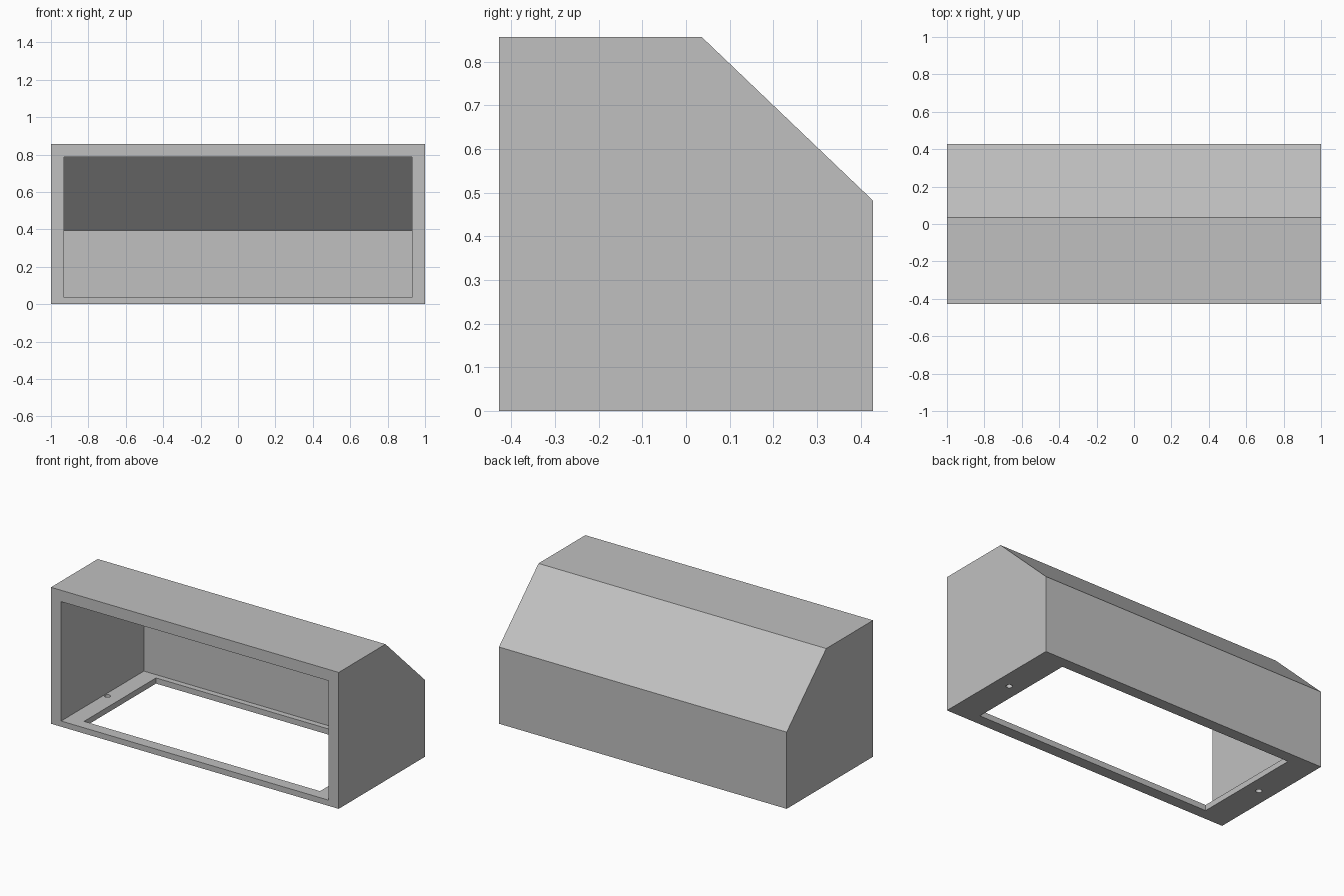
import bpy, bmesh
from mathutils import Matrix

cube = bpy.data.objects.get("Cube")
if cube:
    bpy.data.objects.remove(cube, do_unlink=True)

grey = bpy.data.materials.new("light grey")
grey.use_nodes = True
colour = (0.53, 0.53, 0.53, 1)
grey.diffuse_color = colour
grey.node_tree.nodes["Principled BSDF"].inputs["Base Color"].default_value = colour


def finish(bm, name):
    bmesh.ops.recalc_face_normals(bm, faces=bm.faces)
    mesh = bpy.data.meshes.new(name)
    bm.to_mesh(mesh)
    bm.free()
    mesh.materials.append(grey)
    obj = bpy.data.objects.new(name, mesh)
    bpy.context.collection.objects.link(obj)
    return obj


def prism(name, profile, half_width):
    """Extrude a (y, z) side profile across x."""
    bm = bmesh.new()
    face = bm.faces.new([bm.verts.new((-half_width, y, z)) for y, z in profile])
    new = bmesh.ops.extrude_face_region(bm, geom=[face])["geom"]
    bmesh.ops.translate(bm, vec=(2 * half_width, 0, 0),
                        verts=[v for v in new if isinstance(v, bmesh.types.BMVert)])
    return finish(bm, name)


def screw_hole(name, x):
    bm = bmesh.new()
    bmesh.ops.create_cone(bm, cap_ends=True, segments=24, radius1=0.018,
                          radius2=0.018, depth=0.2,
                          matrix=Matrix.Translation((x, 0, 0)))
    return finish(bm, name)


# Outer body with a sloped upper back
half, top, wall = 0.4286, 0.857, 0.0357
housing = prism("housing", [(-half, 0), (half, 0), (half, 0.482),
                            (0.036, top), (-half, top)], 1)

# Cavity open at the front, floor opening and two screw holes
inner_back, inner_top = half - wall, top - 2 * wall
cutters = [
    prism("cavity_cutter", [(-0.6, wall), (inner_back, wall), (inner_back, 0.395),
                            (0, inner_top), (-0.6, inner_top)], 0.929),
    prism("floor_cutter", [(-0.357, -0.1), (0.357, -0.1),
                           (0.357, 0.1), (-0.357, 0.1)], 0.82),
    screw_hole("left_hole_cutter", 0.907),
    screw_hole("right_hole_cutter", -0.907),
]
for cutter in cutters:
    cutter.hide_render = True
    mod = housing.modifiers.new(cutter.name, "BOOLEAN")
    mod.operation = "DIFFERENCE"
    mod.solver = "EXACT"
    mod.object = cutter

# Bake the cuts and drop the cutters
graph = bpy.context.evaluated_depsgraph_get()
baked = bpy.data.meshes.new_from_object(housing.evaluated_get(graph))
housing.modifiers.clear()
housing.data = baked
for cutter in cutters:
    bpy.data.objects.remove(cutter, do_unlink=True)
baked.materials.clear()
baked.materials.append(grey)
for poly in baked.polygons:
    poly.material_index = 0
